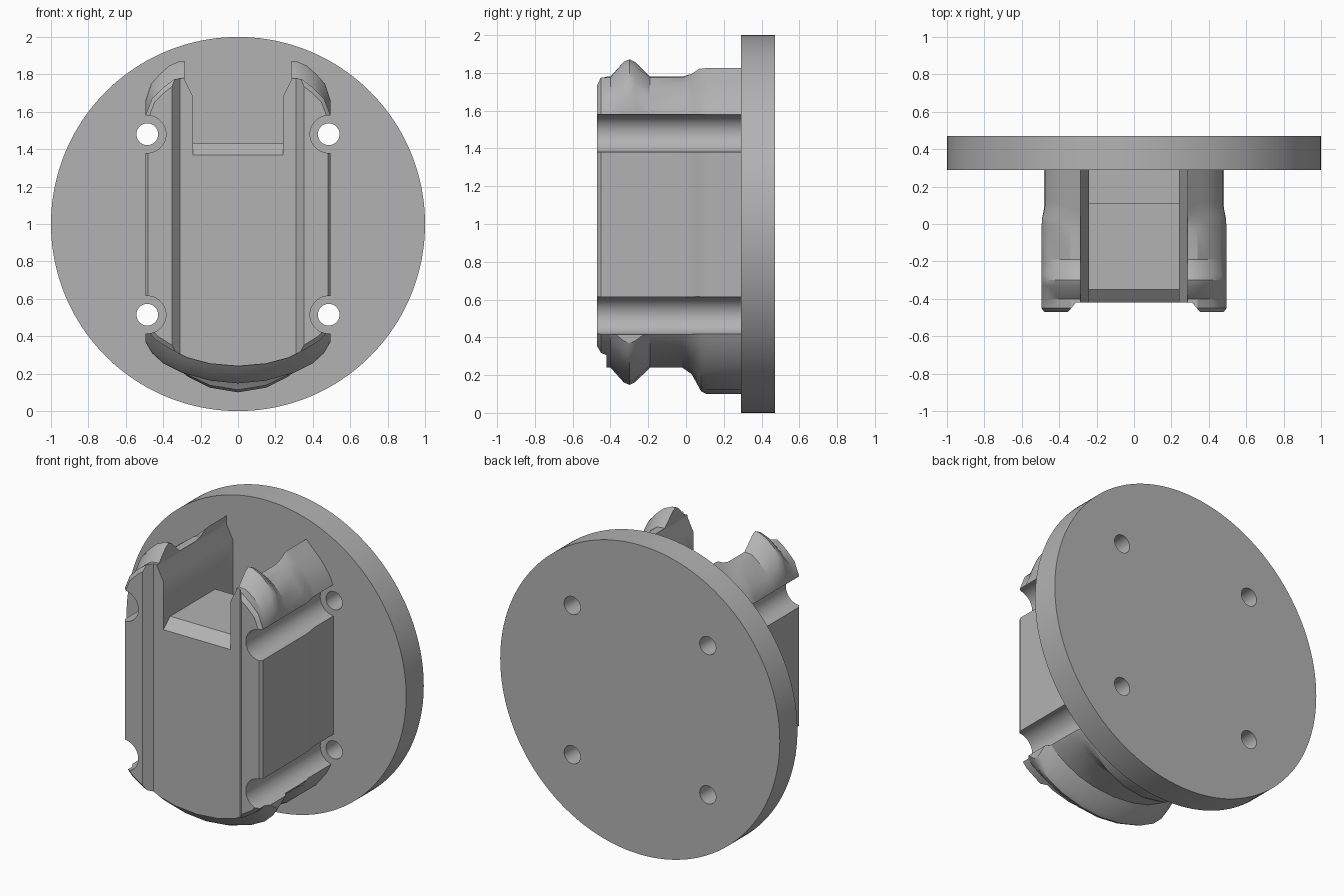
import bpy, bmesh, math

cube = bpy.data.objects.get("Cube")
if cube:
    bpy.data.objects.remove(cube, do_unlink=True)

grey = bpy.data.materials.new("plain grey")
grey.use_nodes = True
grey.diffuse_color = (0.45, 0.45, 0.45, 1)
grey.node_tree.nodes["Principled BSDF"].inputs["Base Color"].default_value = (0.45, 0.45, 0.45, 1)


def loft(name, rings):
    """Closed solid skinned through rings of equal point count."""
    bm = bmesh.new()
    loops = [[bm.verts.new(p) for p in ring] for ring in rings]
    n = len(loops[0])
    for a, b in zip(loops, loops[1:]):
        for i in range(n):
            j = (i + 1) % n
            bm.faces.new((a[i], a[j], b[j], b[i]))
    bm.faces.new(loops[0])
    bm.faces.new(loops[-1])
    bmesh.ops.recalc_face_normals(bm, faces=bm.faces)
    mesh = bpy.data.meshes.new(name)
    bm.to_mesh(mesh)
    bm.free()
    mesh.materials.append(grey)
    obj = bpy.data.objects.new(name, mesh)
    bpy.context.collection.objects.link(obj)
    return obj


def rod(name, x, z, r, y0, y1, sides=48):
    turn = [2 * math.pi * i / sides for i in range(sides)]
    return loft(name, [[(x + r * math.cos(t), y, z + r * math.sin(t)) for t in turn] for y in (y0, y1)])


def cut(target, cutter):
    mod = target.modifiers.new("cut", 'BOOLEAN')
    mod.operation = 'DIFFERENCE'
    mod.solver = 'EXACT'
    mod.object = cutter
    bpy.context.view_layer.objects.active = target
    bpy.ops.object.modifier_apply(modifier=mod.name)
    mesh = cutter.data
    bpy.data.objects.remove(cutter, do_unlink=True)
    bpy.data.meshes.remove(mesh)


def smooth(obj, angle):
    bpy.ops.object.select_all(action='DESELECT')
    obj.select_set(True)
    bpy.context.view_layer.objects.active = obj
    bpy.ops.object.shade_smooth_by_angle(angle=math.radians(angle))


# Half outlines (x, z) from bottom centre round to top centre
core = [(0, .24), (.15, .253), (.27, .285), (.36, .33), (.44, .38), (.495, .44),
        (.495, 1.58), (.46, 1.67), (.4, 1.73), (.34, 1.775), (.29, 1.78), (0, 1.78)]
ridge = [(0, .148), (.15, .163), (.3, .205), (.4, .255), (.46, .31), (.495, .37),
         (.495, 1.66), (.465, 1.75), (.42, 1.8), (.37, 1.845), (.31, 1.872), (0, 1.872)]
rear = [(0, .1), (.15, .125), (.27, .185), (.35, .25), (.43, .35), (.48, .45),
        (.48, 1.57), (.45, 1.64), (.4, 1.71), (.35, 1.76), (.27, 1.84), (0, 1.85)]


def section(y, outline, amount, scale=1):
    half = [(a[0] + (b[0] - a[0]) * amount, a[1] + (b[1] - a[1]) * amount)
            for a, b in zip(core, outline)]
    full = half + [(-x, z) for x, z in half[-2:0:-1]]
    return [(x * scale, y, 1 + (z - 1) * scale) for x, z in full]


# Body with a raised rib near the front and a taller rear collar
body = loft("body", [
    section(-.47, core, 0, .97), section(-.45, core, 0), section(-.40, core, 0),
    section(-.33, ridge, .85), section(-.30, ridge, 1), section(-.27, ridge, .85),
    section(-.19, core, 0), section(-.02, core, 0), section(.03, rear, .25),
    section(.08, rear, .9), section(.11, rear, 1), section(.3, rear, 1)])

# Recessed front panel with sloped sides
panel = [(-.37, -.49), (-.31, -.42), (.31, -.42), (.37, -.49)]
cut(body, loft("panel_cutter", [[(x, y, z) for x, y in panel] for z in (-.1, 2.1)]))

# Top channel with sloped lip and rear pocket
channel = [(-.6, 1.37), (-.42, 1.37), (-.35, 1.43), (.11, 1.43), (.11, 1),
           (.4, 1), (.4, 2.1), (-.6, 2.1)]
cut(body, loft("channel_cutter", [[(x, y, z) for y, z in channel] for x in (-.24, .24)]))
flare = [(.2, 1.6), (.285, 1.77), (.285, 2.1)]
flare += [(-x, z) for x, z in reversed(flare)]
cut(body, loft("flare_cutter", [[(x, y, z) for x, z in flare] for y in (-.6, .4)]))

# Mounting plate
plate = rod("mounting_plate", 0, 1, 1, .29, .47, 160)

# Screw grooves along the body and holes through the plate
for x in (-.485, .485):
    for z in (.515, 1.48):
        cut(body, rod("groove_cutter", x, z, .1, -.6, .4))
        cut(plate, rod("hole_cutter", x, z, .058, .2, .6))

smooth(body, 28)
smooth(plate, 30)
